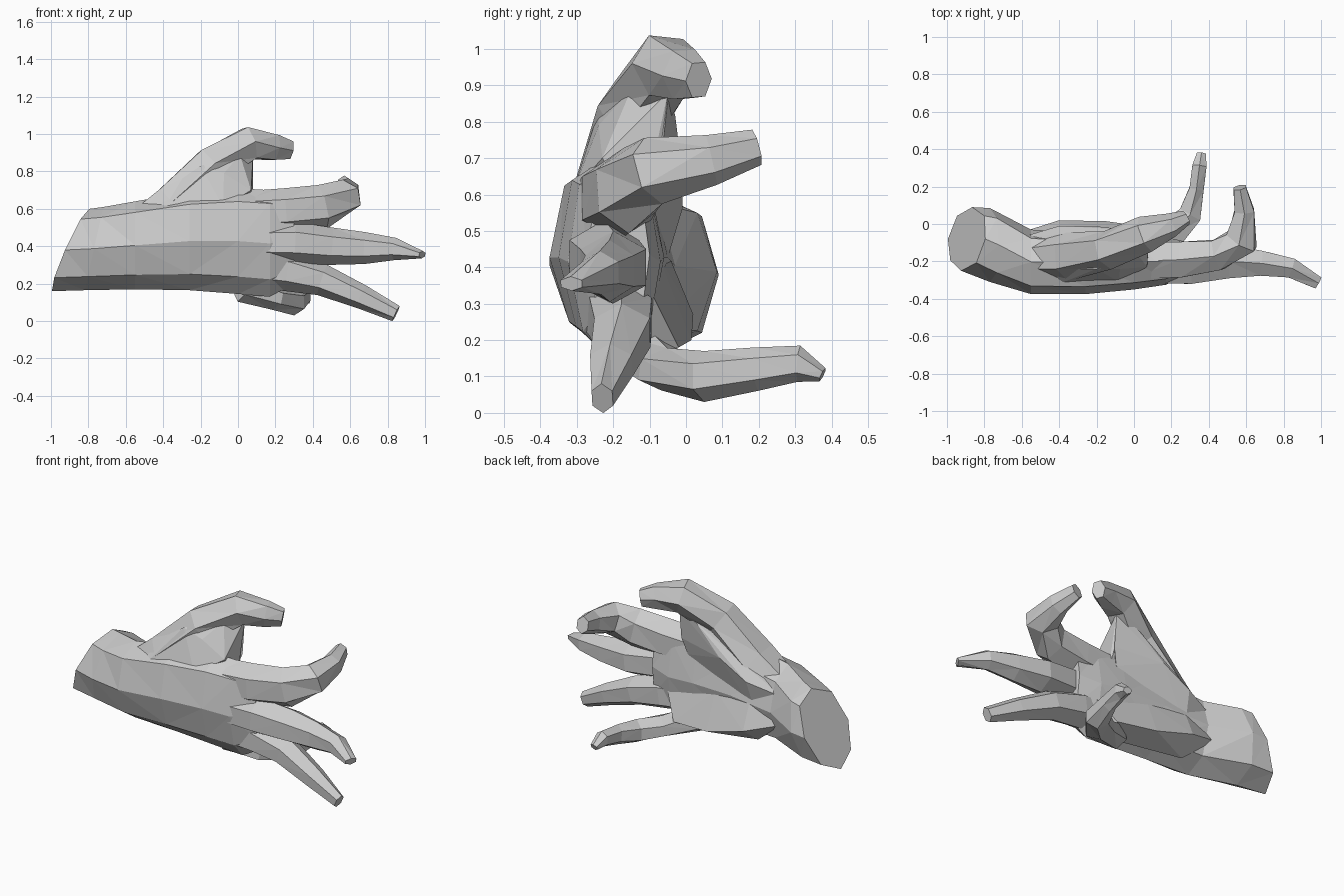
import bpy, bmesh, math
from mathutils import Vector


def make_object(name, bm):
    bmesh.ops.recalc_face_normals(bm, faces=bm.faces)
    me = bpy.data.meshes.new(name)
    bm.to_mesh(me)
    bm.free()
    ob = bpy.data.objects.new(name, me)
    bpy.context.collection.objects.link(ob)
    return ob


def skin_rings(name, rings):
    """Close a row of equal rings into a capped, triangulated solid."""
    bm = bmesh.new()
    vs = [[bm.verts.new(p) for p in r] for r in rings]
    n = len(vs[0])
    for a, b in zip(vs, vs[1:]):
        for i in range(n):
            j = (i + 1) % n
            bm.faces.new((a[i], a[j], b[j], b[i]))
    bm.faces.new(vs[0])
    bm.faces.new(vs[-1])
    bmesh.ops.triangulate(bm, faces=[f for f in bm.faces if len(f.verts) == 4])
    return make_object(name, bm)


def digit(name, path, ref, sides=6):
    """Loft along (x, y, z, side radius, ref radius) stations."""
    ref = Vector(ref)
    pts = [Vector(p[:3]) for p in path]
    rings = []
    for k, p in enumerate(path):
        t = (pts[min(k + 1, len(pts) - 1)] - pts[max(k - 1, 0)]).normalized()
        side = t.cross(ref).normalized()
        up = side.cross(t)
        ring = []
        for i in range(sides):
            a = math.tau * (i + 0.5) / sides
            ring.append(pts[k] + side * p[3] * math.cos(a) * 1.1 + up * p[4] * math.sin(a))
        rings.append(ring)
    return skin_rings(name, rings)


def hull(name, points):
    bm = bmesh.new()
    for p in points:
        bm.verts.new(p)
    bmesh.ops.convex_hull(bm, input=bm.verts)
    return make_object(name, bm)


# Wrist and palm: x, y min, y max, z min, z max, slant in z, slant in y
palm_sections = [
    (-0.895, -0.25, 0.09, 0.16, 0.60, 0.10, 0.03),
    (-0.77, -0.31, 0.085, 0.165, 0.61, 0.05, 0.0),
    (-0.55, -0.375, -0.03, 0.17, 0.64, 0.0, 0.0),
    (-0.26, -0.375, -0.05, 0.165, 0.69, 0.0, 0.0),
    (0.00, -0.35, -0.06, 0.145, 0.71, 0.0, 0.0),
    (0.17, -0.325, -0.07, 0.13, 0.70, 0.0, 0.0),
    (0.30, -0.27, -0.10, 0.20, 0.67, 0.0, 0.0),
]
rings = []
for x, y0, y1, z0, z1, slant_z, slant_y in palm_sections:
    ring = []
    for i in range(8):
        a = math.tau * i / 8
        k = (1, 1.03, 1, 1.06, 1, 0.95, 1, 1.03)[i]
        c, s = math.cos(a) * k, math.sin(a) * k
        ring.append((x + slant_z * s + slant_y * c,
                     (y0 + y1) / 2 + (y1 - y0) / 2 * c,
                     (z0 + z1) / 2 + (z1 - z0) / 2 * s))
    rings.append(ring)
palm = skin_rings("palm", rings)

# Thumb, hooked at the end
thumb = digit("thumb", [
    (-0.60, -0.19, 0.46, 0.08, 0.10),
    (-0.36, -0.175, 0.63, 0.10, 0.13),
    (-0.14, -0.14, 0.83, 0.105, 0.105),
    (0.06, -0.055, 0.95, 0.09, 0.10),
    (0.20, -0.005, 0.93, 0.07, 0.065),
    (0.28, 0.035, 0.915, 0.05, 0.04)], (0, 1, 0))

# Web on the back of the hand, from thumb down to the index knuckle
web = hull("thumb_web", [
    (-0.075, -0.24, 0.79), (0.01, -0.15, 0.89), (0.08, -0.05, 0.88),
    (0.07, -0.23, 0.70), (0.07, -0.07, 0.70), (-0.20, -0.24, 0.83),
    (-0.40, -0.32, 0.59), (-0.08, -0.31, 0.61), (-0.42, -0.24, 0.68),
    (-0.45, -0.14, 0.55), (-0.02, -0.03, 0.86), (0.08, -0.12, 0.55)])

# Thumb pad on the inside of the hand
pad = hull("thumb_pad", [
    (-0.60, -0.07, 0.50), (-0.40, -0.01, 0.56), (-0.42, -0.07, 0.36),
    (-0.22, -0.01, 0.66), (-0.05, -0.03, 0.82), (0.08, -0.05, 0.86),
    (0.08, -0.07, 0.68), (0.05, -0.09, 0.58), (-0.40, -0.18, 0.62),
    (-0.10, -0.15, 0.82), (0.0, -0.15, 0.55)])

# Fleshy heel on the little-finger side
heel = hull("palm_heel", [
    (-0.62, -0.05, 0.34), (-0.40, 0.02, 0.27), (-0.42, -0.10, 0.18),
    (-0.15, 0.015, 0.20), (-0.15, -0.07, 0.42), (0.10, -0.02, 0.18),
    (0.12, -0.15, 0.14), (0.20, -0.10, 0.34), (-0.40, -0.05, 0.44)])

# Fingers
z_up = (0, 0, 1)
index = digit("index_finger", [
    (-0.02, -0.20, 0.58, 0.10, 0.11),
    (0.25, -0.19, 0.59, 0.10, 0.12),
    (0.45, -0.165, 0.61, 0.085, 0.12),
    (0.575, -0.09, 0.665, 0.09, 0.095),
    (0.59, 0.07, 0.695, 0.055, 0.07),
    (0.565, 0.195, 0.73, 0.035, 0.05)], z_up)
middle = digit("middle_finger", [
    (0.08, -0.23, 0.42, 0.09, 0.10),
    (0.30, -0.225, 0.42, 0.10, 0.11),
    (0.50, -0.20, 0.40, 0.095, 0.10),
    (0.68, -0.21, 0.39, 0.07, 0.085),
    (0.84, -0.235, 0.385, 0.055, 0.06),
    (0.985, -0.315, 0.355, 0.035, 0.02)], z_up)
ring_finger = digit("ring_finger", [
    (0.05, -0.20, 0.28, 0.09, 0.09),
    (0.26, -0.18, 0.265, 0.09, 0.105),
    (0.45, -0.175, 0.22, 0.08, 0.085),
    (0.66, -0.205, 0.13, 0.06, 0.065),
    (0.845, -0.23, 0.04, 0.03, 0.045)], z_up)
little = digit("little_finger", [
    (0.02, -0.14, 0.18, 0.07, 0.08),
    (0.19, -0.06, 0.12, 0.085, 0.06),
    (0.30, 0.05, 0.10, 0.065, 0.07),
    (0.335, 0.19, 0.12, 0.04, 0.06),
    (0.35, 0.31, 0.135, 0.04, 0.05),
    (0.36, 0.375, 0.105, 0.025, 0.02)], z_up)

# Fuse all parts into one skin
parts = [thumb, web, pad, heel, index, middle, ring_finger, little]
for part in parts:
    mod = palm.modifiers.new("join_" + part.name, "BOOLEAN")
    mod.operation = "UNION"
    mod.solver = "EXACT"
    mod.object = part
dg = bpy.context.evaluated_depsgraph_get()
fused = bpy.data.meshes.new_from_object(palm.evaluated_get(dg))
palm.modifiers.clear()
palm.data = fused
palm.name = "hand"
for part in parts:
    bpy.data.objects.remove(part)
